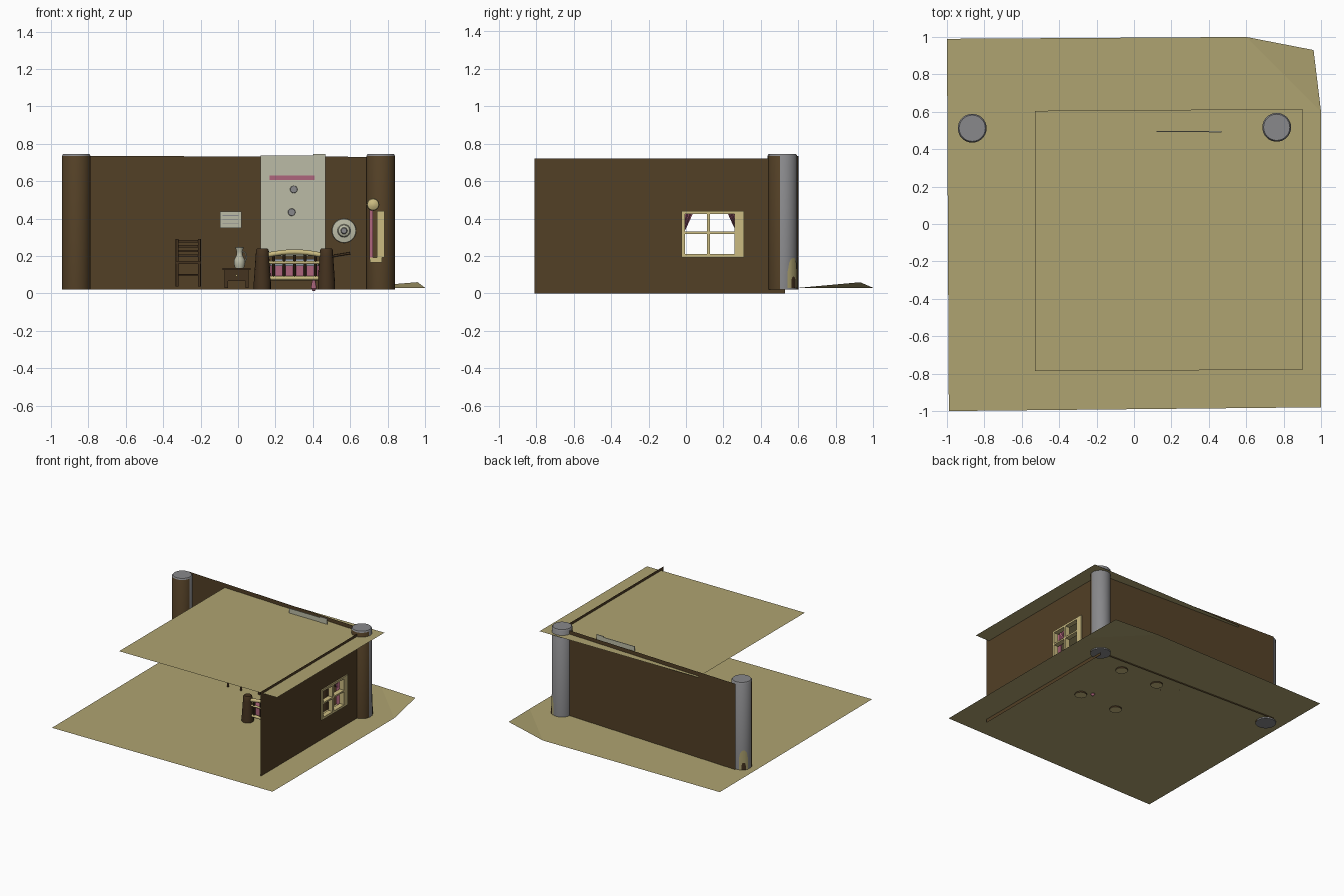
import bpy, bmesh, math
from mathutils import Vector

if "Cube" in bpy.data.objects:
    bpy.data.objects.remove(bpy.data.objects["Cube"])


def mat(name, r, g, b):
    m = bpy.data.materials.new(name)
    m.diffuse_color = (r, g, b, 1)
    m.use_nodes = True
    m.node_tree.nodes["Principled BSDF"].inputs["Base Color"].default_value = m.diffuse_color
    return m


TAN = mat("tan plaster", 0.43, 0.37, 0.165)
BROWN = mat("brown wall", 0.085, 0.05, 0.019)
DARK = mat("dark wood", 0.06, 0.033, 0.014)
GREY = mat("grey stone", 0.25, 0.25, 0.26)
CREAM = mat("cream wood", 0.60, 0.50, 0.22)
PALE = mat("pale cloth", 0.50, 0.50, 0.38)
PINK = mat("pink cloth", 0.42, 0.13, 0.20)
BLUE = mat("blue grey linen", 0.28, 0.32, 0.38)


def mesh(name, verts, faces, *mats, smooth=False):
    me = bpy.data.meshes.new(name)
    me.from_pydata(verts, [], faces)
    me.update()
    for m in mats:
        me.materials.append(m)
    ob = bpy.data.objects.new(name, me)
    bpy.context.collection.objects.link(ob)
    if smooth:
        bpy.ops.object.select_all(action='DESELECT')
        ob.select_set(True)
        bpy.context.view_layer.objects.active = ob
        bpy.ops.object.shade_smooth_by_angle(angle=math.radians(40))
    return ob


def box(name, m, x0, x1, y0, y1, z0, z1):
    v = [(x, y, z) for x in (x0, x1) for y in (y0, y1) for z in (z0, z1)]
    f = [(0, 1, 3, 2), (4, 6, 7, 5), (0, 4, 5, 1), (2, 3, 7, 6), (0, 2, 6, 4), (1, 5, 7, 3)]
    return mesh(name, v, f, m)


def lathe(name, profile, origin, *mats, axis=(0, 0, 1), n=24):
    """Revolve (radius, height) pairs around an axis, with capped ends."""
    q = Vector((0, 0, 1)).rotation_difference(Vector(axis))
    o = Vector(origin)
    v = [o + q @ Vector((r * math.cos(2 * math.pi * i / n), r * math.sin(2 * math.pi * i / n), h))
         for r, h in profile for i in range(n)]
    f = [(k * n + i, k * n + (i + 1) % n, (k + 1) * n + (i + 1) % n, (k + 1) * n + i)
         for k in range(len(profile) - 1) for i in range(n)]
    f += [tuple(range(n))[::-1], tuple(range((len(profile) - 1) * n, len(profile) * n))]
    return mesh(name, v, f, *mats, smooth=True)


def rod(name, m, p, q, r, n=10):
    d = Vector(q) - Vector(p)
    return lathe(name, [(r, 0), (r, d.length)], p, m, axis=d.normalized(), n=n)


def tube(name, m, points, r):
    cu = bpy.data.curves.new(name, 'CURVE')
    cu.dimensions, cu.bevel_depth, cu.bevel_resolution = '3D', r, 3
    cu.use_fill_caps = True
    s = cu.splines.new('POLY')
    s.points.add(len(points) - 1)
    for a, b in zip(s.points, points):
        a.co = (*b, 1)
    cu.materials.append(m)
    ob = bpy.data.objects.new(name, cu)
    bpy.context.collection.objects.link(ob)
    bpy.ops.object.select_all(action='DESELECT')
    ob.select_set(True)
    bpy.context.view_layer.objects.active = ob
    bpy.ops.object.convert(target='MESH')
    bpy.ops.object.shade_smooth_by_angle(angle=math.radians(40))


def wall_y(x):
    return 0.60 - (x + 0.87) * 0.046


# Floor with a lifted back corner, and the ceiling sheet
mesh("floor", [(-0.99, -1, .03), (1, -0.98, .03), (1, 0.6, .03), (0.6, 1, .03), (-1, 0.99, .03), (0.96, 0.93, .06)],
     [(0, 1, 2, 3, 4), (2, 5, 3)], TAN)
mesh("ceiling", [(-0.53, -0.785, .70), (0.9, -0.78, .70), (0.9, 0.615, .70), (-0.53, 0.605, .70)], [(0, 1, 2, 3)], TAN)

# Back wall, and side wall with a window opening
mesh("back_wall", [(-0.87, wall_y(-0.87), .02), (0.77, wall_y(0.77), .02),
                   (0.77, wall_y(0.77), .73), (-0.87, wall_y(-0.87), .735)], [(0, 1, 2, 3)], BROWN)
ys, zs = (-0.81, -0.005, 0.26, 0.53), (0, 0.21, 0.425, 0.722)
mesh("side_wall", [(0.772, y, z) for y in ys for z in zs],
     [(4 * i + j, 4 * i + 4 + j, 4 * i + 5 + j, 4 * i + 1 + j)
      for i in range(3) for j in range(3) if (i, j) != (1, 1)], BROWN)

# Corner columns: brown towards the room, grey outside, small arched door plates
for side, cx, cy in (("left", -0.865, 0.512), ("right", 0.763, 0.517)):
    col = lathe(side + "_column", [(0.077, 0.02), (0.077, 0.735), (0.07, 0.745)], (cx, cy, 0), GREY, BROWN, n=32)
    for p in col.data.polygons:
        p.material_index = int(p.normal.y < -0.12 and abs(p.normal.z) < 0.5)
    s = 1 if cx > 0 else -1
    for name, m, half, h, r in (("door_plate", TAN, 0.45, 0.16, 0.080), ("door_hole", DARK, 0.2, 0.06, 0.082)):
        v, f, n = [], [], 8
        for i in range(n + 1):
            t = 2 * i / n - 1
            a = math.pi / 4 + half * t
            x, y = cx + s * r * math.cos(a), cy + r * math.sin(a)
            v += [(x, y, 0.03), (x, y, 0.03 + h * (0.55 + 0.45 * math.sqrt(1 - t * t)))]
        f = [(2 * i, 2 * i + 2, 2 * i + 3, 2 * i + 1) for i in range(n)]
        mesh(f"{side}_{name}", v, f, m)

# Window frame, crossbars, sill, curtain rod and tied curtains
for name, b in (("bottom", (-0.025, 0.31, 0.193, 0.212)), ("top", (-0.025, 0.31, 0.424, 0.44)),
                ("front", (-0.025, -0.005, 0.193, 0.44)), ("back", (0.26, 0.31, 0.193, 0.44)),
                ("mullion", (0.112, 0.128, 0.21, 0.425)), ("crossbar", (-0.005, 0.26, 0.318, 0.331))):
    box("window_" + name, CREAM, 0.742, 0.782, *b)
box("window_sill", CREAM, 0.705, 0.77, -0.03, 0.31, 0.165, 0.193)
lathe("curtain_rod", [(0.012, -0.05), (0.03, -0.04), (0.034, -0.02), (0.022, 0.0), (0.022, 0.29),
                      (0.034, 0.31), (0.03, 0.33), (0.012, 0.34)], (0.722, 0, 0.475), CREAM, axis=(0, 1, 0), n=16)
for side, y0, s in (("front", -0.03, 1), ("back", 0.29, -1)):
    v, n = [], 8
    for z, w in ((0.46, 0.08), (0.40, 0.055), (0.33, 0.022), (0.25, 0.022), (0.18, 0.022)):
        v += [(0.712 + 0.01 * (-1) ** i, y0 + s * w * i / n, z) for i in range(n + 1)]
    mesh(side + "_curtain", v, [(k * 9 + i, k * 9 + i + 1, k * 9 + i + 10, k * 9 + i + 9)
                                for k in range(4) for i in range(n)], PINK)

# Bed: tapered posts, arched rails, spindles, bedding
LX, RX, FY, BY = 0.13, 0.473, -0.06, 0.42
for yn, y in (("foot", FY), ("head", BY)):
    for xn, x in (("left", LX), ("right", RX)):
        post = lathe(f"{yn}_{xn}_post", [(0.046, 0.02), (0.046, 0.06), (0.036, 0.2), (0.034, 0.232), (0.028, 0.24)],
                     (x, y, 0), DARK, CREAM, n=16)
        for p in post.data.polygons:
            p.material_index = int(p.normal.z < -0.5)
    tube(yn + "_top_rail", CREAM, [(LX + (RX - LX) * i / 10, y, 0.2 + 0.022 * math.sin(math.pi * i / 10))
                                   for i in range(11)], 0.014)
    rod(yn + "_mid_rail", CREAM, (LX, y, 0.165), (RX, y, 0.165), 0.009)
    rod(yn + "_low_rail", CREAM, (LX, y, 0.082), (RX, y, 0.082), 0.012)
    for i in range(5):
        x = 0.19 + i * 0.056
        rod(f"{yn}_spindle_{i}", DARK, (x, y, 0.08), (x, y, 0.205), 0.008, 8)
for xn, x in (("left", LX), ("right", RX)):
    rod(xn + "_side_rail", CREAM, (x, FY, 0.082), (x, BY, 0.082), 0.012)
box("mattress", BLUE, 0.14, 0.465, FY + 0.02, BY - 0.02, 0.085, 0.125)
box("blanket", PINK, 0.135, 0.47, FY + 0.018, 0.26, 0.075, 0.15)
pillow = box("pillow", BLUE, 0.17, 0.43, 0.28, 0.40, 0.12, 0.185)
bev = pillow.modifiers.new("soft", 'BEVEL')
bev.width, bev.segments = 0.025, 3
lathe("blanket_tassel", [(0.005, 0), (0.016, 0.015), (0.012, 0.04), (0.004, 0.075)], (0.405, 0, 0.012), PINK, n=12)

# Tall pale hanging behind the bed, with stripe and two spots
box("hanging_panel", PALE, 0.12, 0.40, 0.492, 0.497, 0.2, 0.738)
box("hanging_edge", PALE, 0.40, 0.467, 0.490, 0.497, 0.2, 0.745)
box("hanging_stripe", PINK, 0.168, 0.41, 0.485, 0.491, 0.605, 0.63)
for i, (x, z) in enumerate(((0.298, 0.556), (0.287, 0.434))):
    spot = lathe(f"hanging_spot_{i}", [(0.02, 0), (0.018, 0.006)], (x, 0.492, z), GREY, axis=(0, -1, 0), n=16)

# Ladder-back chair
CX0, CX1, CY0, CY1 = -0.325, -0.207, 0.335, 0.445
for xn, x in (("left", CX0), ("right", CX1)):
    rod(f"chair_{xn}_front_leg", DARK, (x, CY0, 0.037), (x, CY0, 0.165), 0.008)
    rod(f"chair_{xn}_back_post", DARK, (x, CY1, 0.037), (x, CY1, 0.29), 0.008)
    rod(f"chair_{xn}_stretcher", DARK, (x, CY0, 0.09), (x, CY1, 0.09), 0.005)
box("chair_seat", DARK, CX0 - 0.008, CX1 + 0.008, CY0 - 0.01, CY1 + 0.005, 0.158, 0.172)
for i, z in enumerate((0.195, 0.22, 0.245, 0.272)):
    box(f"chair_slat_{i}", DARK, CX0, CX1, CY1 - 0.004, CY1 + 0.004, z, z + 0.013)
for yn, y in (("front", CY0), ("back", CY1)):
    rod(f"chair_{yn}_rung", DARK, (CX0, y, 0.1), (CX1, y, 0.1), 0.005)

# Bedside table with drawer and jug
box("table_top", DARK, -0.082, 0.067, 0.35, 0.48, 0.125, 0.137)
box("table_drawer_box", DARK, -0.072, 0.057, 0.36, 0.47, 0.065, 0.125)
for i, x in enumerate((-0.072, 0.039)):
    for j, y in enumerate((0.36, 0.452)):
        box(f"table_leg_{i}{j}", DARK, x, x + 0.018, y, y + 0.018, 0.03, 0.07)
lathe("drawer_knob", [(0.006, 0), (0.006, 0.01)], (-0.008, 0.36, 0.095), CREAM, axis=(0, -1, 0), n=10)
lathe("jug", [(0.024, 0), (0.03, 0.02), (0.028, 0.045), (0.015, 0.07), (0.015, 0.085), (0.022, 0.108), (0.018, 0.112)],
      (0.008, 0.415, 0.137), PALE, n=20)
tube("jug_handle", PALE, [(0.022, 0.415, 0.225), (0.04, 0.415, 0.215), (0.045, 0.415, 0.19), (0.034, 0.415, 0.165)], 0.004)

# Framed sheet and round disc on the back wall
box("wall_picture", PALE, -0.095, 0.018, 0.535, 0.55, 0.35, 0.437)
for i in range(3):
    box(f"picture_stripe_{i}", GREY, -0.082, 0.004, 0.531, 0.536, 0.37 + i * 0.022, 0.374 + i * 0.022)
lathe("wall_disc", [(0.065, 0), (0.063, 0.012), (0.035, 0.016), (0.03, 0.03), (0.01, 0.04)],
      (0.567, wall_y(0.567) - 0.003, 0.335), PALE, axis=(0, -1, 0), n=28)
lathe("disc_hub", [(0.018, 0), (0.014, 0.008)], (0.567, wall_y(0.567) - 0.04, 0.335), GREY, axis=(0, -1, 0), n=16)
rod("wall_peg", DARK, (0.51, 0.51, 0.2), (0.6, 0.51, 0.215), 0.006)
